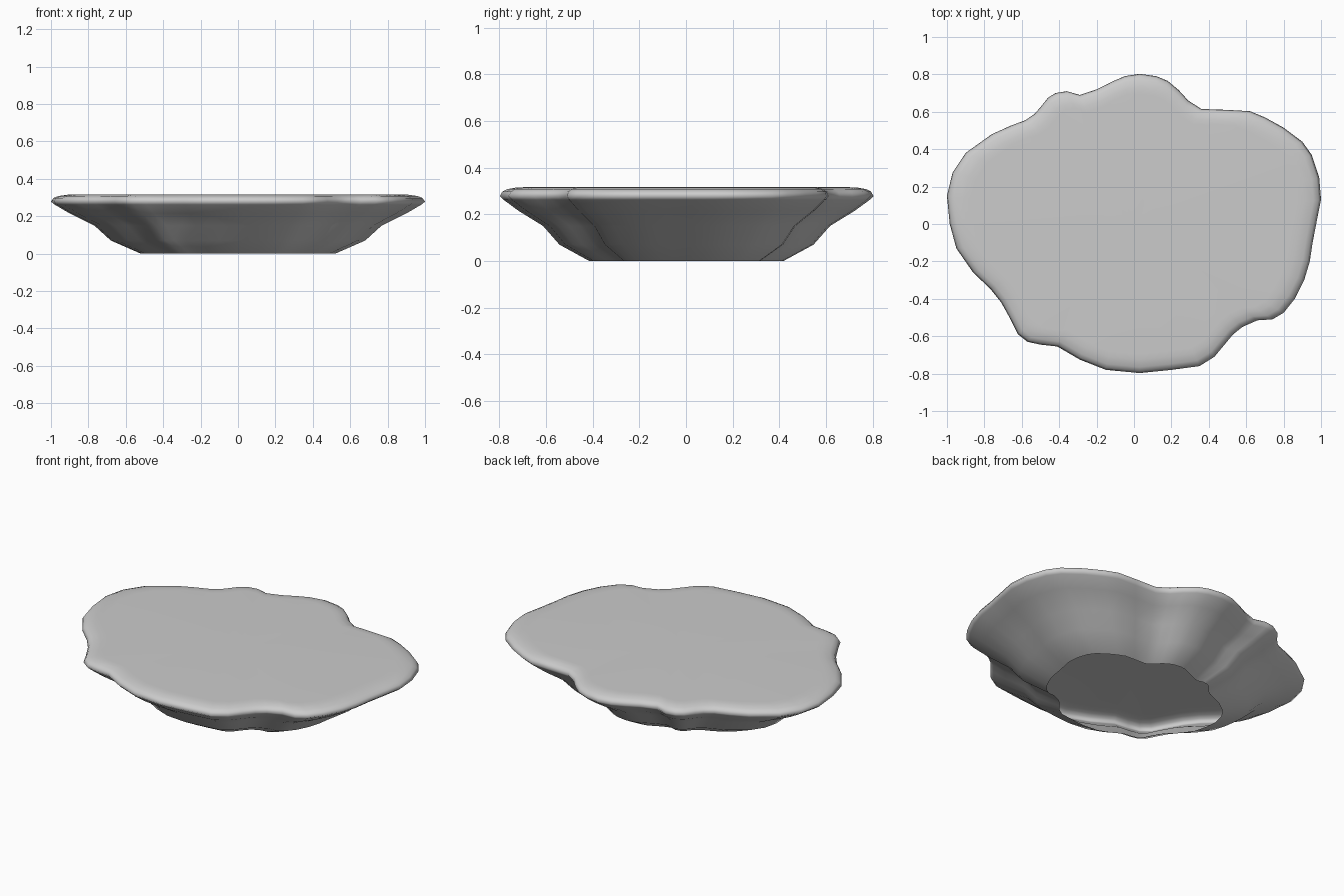
import bpy, bmesh

# Wavy rim outline seen from above, counter-clockwise from the right
OUTLINE = [
    (1.0, .13), (.99, .25), (.95, .37), (.90, .44), (.80, .515), (.70, .57),
    (.62, .603), (.50, .61), (.36, .615), (.29, .66), (.24, .715), (.18, .765),
    (.12, .79), (.03, .803), (-.05, .79), (-.12, .76), (-.20, .72), (-.29, .69),
    (-.36, .71), (-.42, .70), (-.46, .675), (-.50, .625), (-.53, .59), (-.58, .555),
    (-.66, .525), (-.76, .48), (-.83, .43), (-.90, .38), (-.97, .275), (-1.0, .15),
    (-.985, 0), (-.95, -.13), (-.86, -.26), (-.77, -.345), (-.71, -.42), (-.66, -.51),
    (-.62, -.59), (-.57, -.63), (-.50, -.645), (-.41, -.655), (-.29, -.725),
    (-.15, -.78), (.03, -.797), (.20, -.78), (.35, -.76), (.43, -.71), (.48, -.65),
    (.53, -.59), (.58, -.55), (.66, -.515), (.74, -.51), (.80, -.475), (.86, -.40),
    (.91, -.30), (.94, -.20), (.955, -.10), (.98, .03)]

# Side profile: (outline scale, height), open base up to the flat top
PROFILE = [(.52, 0), (.68, .07), (.768, .15), (.90, .215), (.98, .262), (1.0, .278),
           (.987, .297), (.96, .308), (.91, .315), (.87, .316)]

bm = bmesh.new()
rings = [[bm.verts.new((x * s, y * s, z)) for x, y in OUTLINE] for s, z in PROFILE]
n = len(OUTLINE)

# Flared wall and rounded rim
for low, high in zip(rings, rings[1:]):
    for i in range(n):
        j = (i + 1) % n
        bm.faces.new((low[i], low[j], high[j], high[i]))

# Flat top (the underside stays open)
centre = bm.verts.new((0, 0, .316))
for i in range(n):
    bm.faces.new((rings[-1][i], rings[-1][(i + 1) % n], centre))

for f in bm.faces:
    f.smooth = True
mesh = bpy.data.meshes.new("stone_slab")
bm.to_mesh(mesh)
bm.free()
slab = bpy.data.objects.new("stone_slab", mesh)
bpy.context.collection.objects.link(slab)
